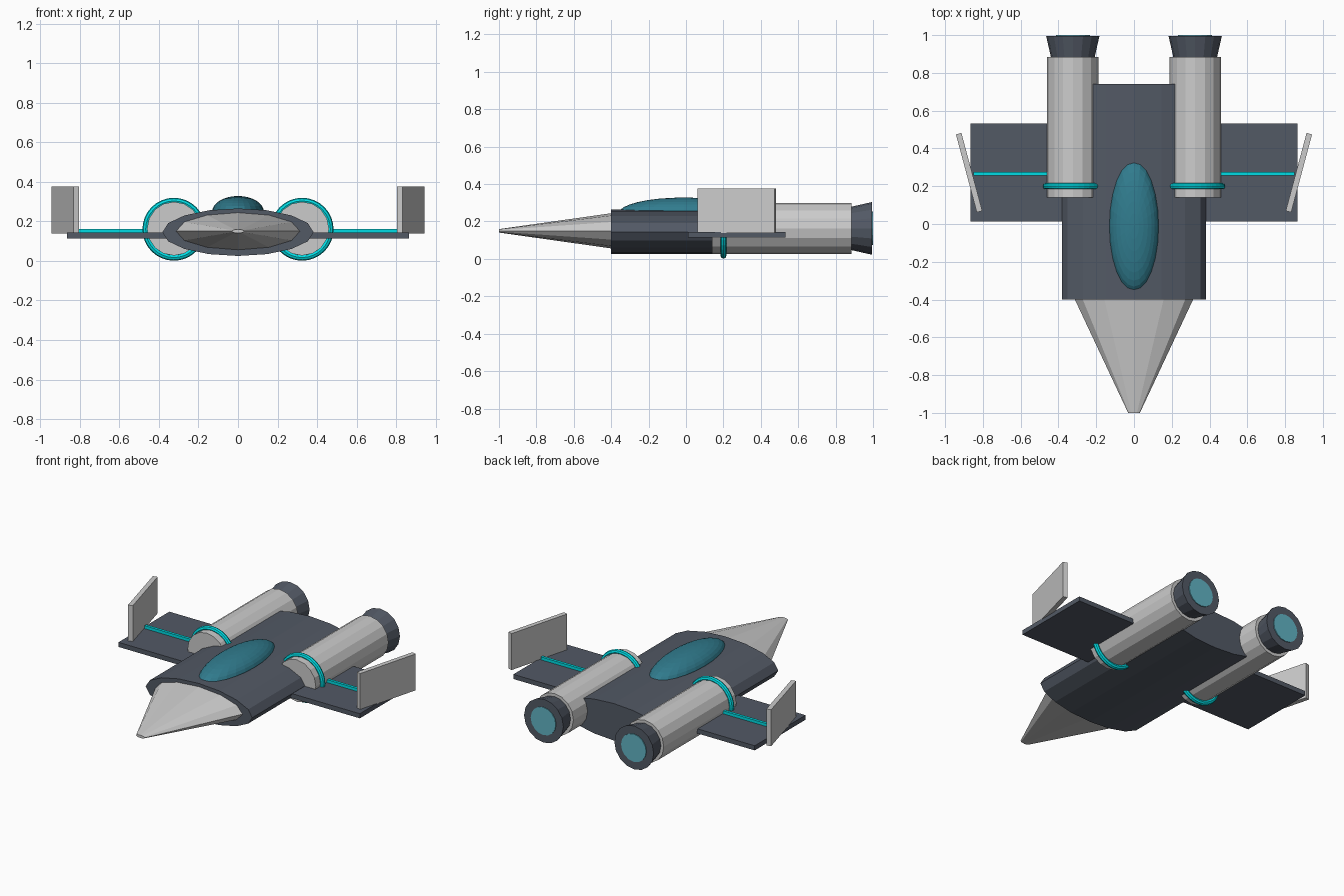
import bpy, bmesh, math
from mathutils import Matrix, Vector

if "Cube" in bpy.data.objects:
    bpy.data.objects.remove(bpy.data.objects["Cube"])


def material(name, rgb):
    m = bpy.data.materials.new(name)
    m.diffuse_color = (*rgb, 1)
    m.use_nodes = True
    m.node_tree.nodes["Principled BSDF"].inputs["Base Color"].default_value = m.diffuse_color
    return m


DARK = material("dark_hull", (0.085, 0.1, 0.13))
CYAN = material("cyan_trim", (0.0, 0.72, 0.78))
GLASS = material("canopy_glass", (0.03, 0.2, 0.27))
GLOW = material("engine_glow", (0.12, 0.45, 0.55))


def finish(name, bm, mat=None):
    bmesh.ops.recalc_face_normals(bm, faces=bm.faces)
    me = bpy.data.meshes.new(name)
    bm.to_mesh(me)
    bm.free()
    ob = bpy.data.objects.new(name, me)
    bpy.context.collection.objects.link(ob)
    if mat:
        me.materials.append(mat)
    return ob


def tube(name, x, z, y0, y1, r0, r1, sides, mat=None, flat=1.0):
    """Tapered cylinder along y, squashed vertically by flat."""
    bm = bmesh.new()
    bmesh.ops.create_cone(bm, cap_ends=True, segments=sides,
                          radius1=r1, radius2=r0, depth=y1 - y0)
    bm.transform(Matrix.Translation((x, (y0 + y1) / 2, z))
                 @ Matrix.Diagonal((1, 1, flat, 1))
                 @ Matrix.Rotation(math.pi / 2, 4, 'X'))
    return finish(name, bm, mat)


def box(name, centre, size, mat=None, turn=0):
    bm = bmesh.new()
    bmesh.ops.create_cube(bm, size=1)
    bm.transform(Matrix.Translation(centre) @ Matrix.Rotation(turn, 4, 'Z')
                 @ Matrix.Diagonal((*size, 1)))
    return finish(name, bm, mat)


def ring(name, centre, major, minor, mat, n=32, k=8):
    """Torus around the y axis."""
    bm = bmesh.new()
    grid = []
    for i in range(n):
        a = 2 * math.pi * i / n
        row = []
        for j in range(k):
            b = 2 * math.pi * j / k
            r = major + minor * math.cos(b)
            row.append(bm.verts.new(Vector(centre) + Vector(
                (r * math.cos(a), minor * math.sin(b), r * math.sin(a)))))
        grid.append(row)
    for i in range(n):
        for j in range(k):
            p, q = grid[i], grid[(i + 1) % n]
            bm.faces.new((p[j], q[j], q[(j + 1) % k], p[(j + 1) % k]))
    return finish(name, bm, mat)


# Fuselage and nose
tube("fuselage", 0, 0.145, -0.4, 0.74, 0.382, 0.382, 16, DARK, 0.12 / 0.382)
tube("nose_cone", 0, 0.15, -1.0, -0.4, 0.031, 0.313, 12, None, 0.3)

# Canopy
bm = bmesh.new()
bmesh.ops.create_uvsphere(bm, u_segments=24, v_segments=16, radius=1)
bm.transform(Matrix.Translation((0, -0.012, 0.246)) @ Matrix.Diagonal((0.132, 0.346, 0.082, 1)))
finish("canopy", bm, GLASS)

for side, s in (("left", -1), ("right", 1)):
    # Wing, trim strip and end fin
    box(f"{side}_wing", (s * 0.533, 0.272, 0.128), (0.665, 0.52, 0.03), DARK)
    box(f"{side}_wing_strip", (s * 0.6, 0.265, 0.152), (0.5, 0.018, 0.02), CYAN)
    box(f"{side}_fin", (s * 0.873, 0.272, 0.257), (0.03, 0.427, 0.236), None,
        -s * math.radians(15))
    # Engine, collar ring, nozzle and exhaust glow
    x, z = s * 0.324, 0.163
    tube(f"{side}_engine", x, z, 0.14, 0.885, 0.136, 0.136, 16)
    ring(f"{side}_engine_ring", (x, 0.2, 0.16), 0.143, 0.016, CYAN)
    tube(f"{side}_nozzle", x, z, 0.88, 0.995, 0.115, 0.141, 16, DARK)
    tube(f"{side}_exhaust_glow", x, z, 0.97, 1.0, 0.09, 0.09, 16, GLOW)
